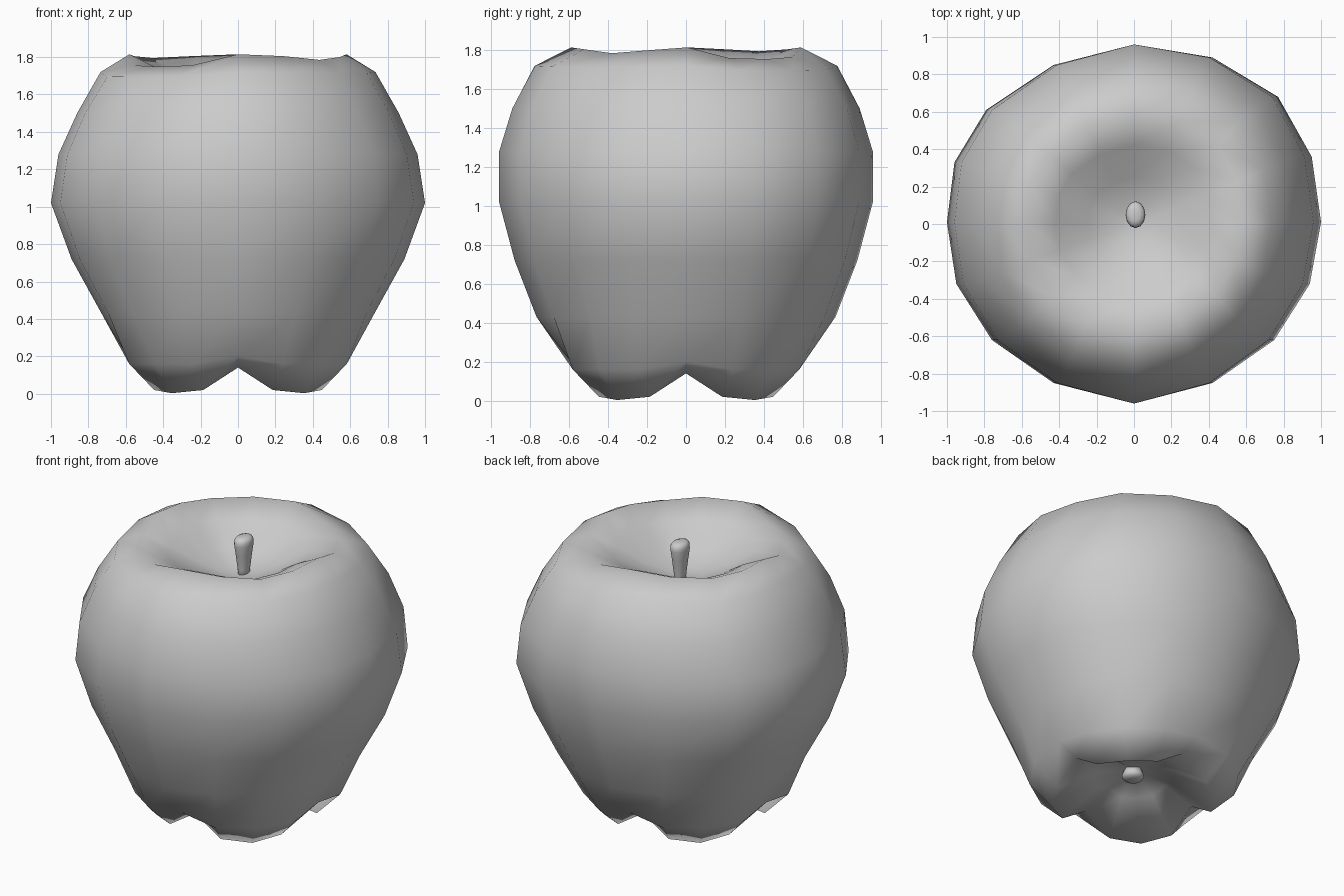
import bpy, bmesh, math

if "Cube" in bpy.data.objects:
    bpy.data.objects.remove(bpy.data.objects["Cube"], do_unlink=True)

# One plain grey for the whole model
grey = bpy.data.materials.new("plain grey")
grey.use_nodes = True
grey.diffuse_color = (0.6, 0.6, 0.6, 1)
grey.node_tree.nodes["Principled BSDF"].inputs["Base Color"].default_value = (0.6, 0.6, 0.6, 1)


def loft(name, rings, bottom, top):
    """Skin a stack of equal rings and close both ends with a fan."""
    bm = bmesh.new()
    loops = [[bm.verts.new(p) for p in ring] for ring in rings]
    n = len(loops[0])
    for low, high in zip(loops, loops[1:]):
        for i in range(n):
            j = (i + 1) % n
            bm.faces.new((low[i], low[j], high[j], high[i]))
    for loop, tip in ((loops[0], bottom), (loops[-1], top)):
        centre = bm.verts.new(tip)
        for i in range(n):
            bm.faces.new((loop[i], loop[(i + 1) % n], centre))
    bmesh.ops.recalc_face_normals(bm, faces=bm.faces)
    for face in bm.faces:
        face.smooth = True
    mesh = bpy.data.meshes.new(name)
    bm.to_mesh(mesh)
    bm.free()
    mesh.materials.append(grey)
    obj = bpy.data.objects.new(name, mesh)
    bpy.context.collection.objects.link(obj)
    return obj


# Slightly uneven outline at the widest level, anticlockwise from +x
outline = [(1, .01), (.95, .36), (.77, .68), (.42, .89),
           (0, .96), (-.43, .85), (-.79, .61), (-.96, .33),
           (-1, .01), (-.95, -.32), (-.76, -.62), (-.43, -.85),
           (0, -.96), (.42, -.85), (.75, -.62), (.94, -.32)]
SIDES = len(outline)

# How far the shoulder sags at each corner
sag = [0, .055, .06, .05, 0, .01, .02, .01,
       0, .06, .065, .06, 0, .01, .03, .015]

# Body levels: width scale, depth scale, height, share of the shoulder sag
levels = [(.73, .8, .43, 0), (.89, .917, .72, 0), (1, 1, 1.02, 0),
          (.96, 1, 1.28, 0), (.86, .93, 1.5, 0), (.735, .81, 1.72, .4),
          (.58, .615, 1.815, 1), (.42, .44, 1.735, .7),
          (.25, .26, 1.62, .2), (.1, .1, 1.56, 0)]


def circle(radius, angle):
    return radius * math.cos(angle), radius * math.sin(angle)


# Underside: hollow, then four rounded feet with notches between them
hollow, feet, ankle = [], [], []
for i in range(SIDES):
    a = math.tau * i / SIDES
    notch, toe = i % 4 == 0, i % 4 == 2
    hollow.append((*circle(.24, a), .21 if notch else .17))
    feet.append((*circle(.45 if notch else .5 if toe else .485, a),
                 .14 if notch else .003 if toe else .02))
    ankle.append((*circle(.59 if notch else .63, a), .2 if notch else .16))

rings = [hollow, feet, ankle]
for width, depth, height, share in levels:
    rings.append([(x * width, y * depth, height - sag[i] * share)
                  for i, (x, y) in enumerate(outline)])
loft("fruit_body", rings, (0, 0, .23), (0, 0, 1.55))


def round_part(name, profile, stretch, x0, y0, sides=12):
    """Upright oval part from (radius, height) levels."""
    stack = []
    for radius, height in profile:
        ring = [circle(radius, math.tau * i / sides) for i in range(sides)]
        stack.append([(x + x0, y * stretch + y0, height) for x, y in ring])
    return loft(name, stack, (x0, y0, profile[0][1]), (x0, y0, profile[-1][1]))


# Stem widens towards its rounded tip
round_part("stem", [(.03, 1.5), (.034, 1.58), (.045, 1.68), (.053, 1.745),
                    (.052, 1.77), (.043, 1.787), (.025, 1.794)], 1.35, .008, .05)

# Small rounded nub in the hollow underneath
round_part("blossom_end", [(.03, .152), (.055, .16), (.068, .178),
                           (.06, .2), (.04, .26)], 1, .008, 0)
